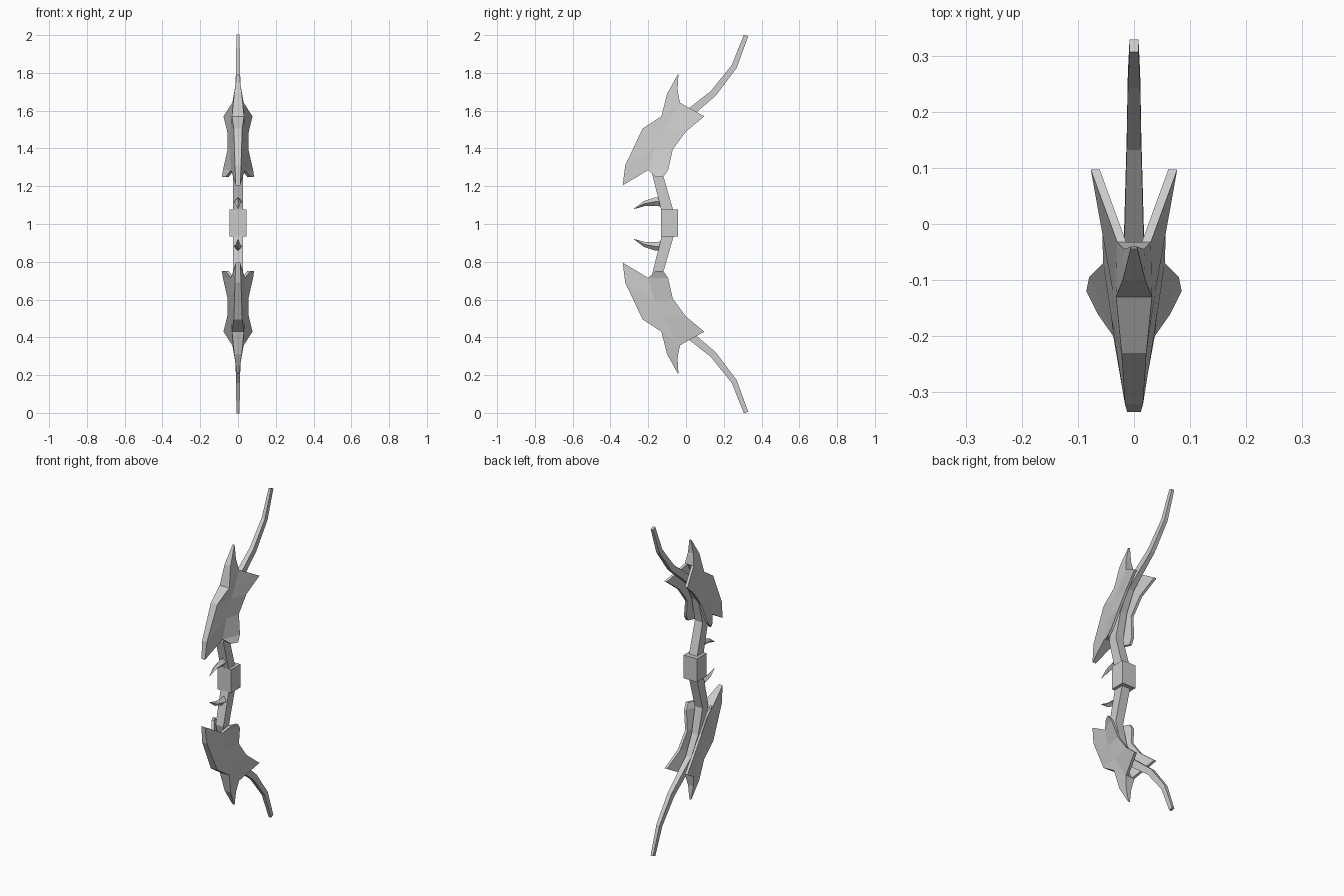
import bpy, bmesh
from mathutils import Vector

if "Cube" in bpy.data.objects:
    bpy.data.objects.remove(bpy.data.objects["Cube"])


def make(name, verts, faces):
    """Build a flat-shaded upper part and its copy mirrored about z = 1."""
    for tag, flip in (("upper", False), ("lower", True)):
        bm = bmesh.new()
        vs = [bm.verts.new((x, y, 2 - z if flip else z)) for x, y, z in verts]
        for f in faces:
            bm.faces.new([vs[i] for i in f])
        bmesh.ops.recalc_face_normals(bm, faces=bm.faces)
        me = bpy.data.meshes.new(f"{tag}_{name}")
        bm.to_mesh(me)
        bm.free()
        bpy.context.collection.objects.link(bpy.data.objects.new(me.name, me))


def loft(name, rings):
    """Skin a list of equal four-point rings and cap both ends."""
    verts = [p for r in rings for p in r]
    faces = [(4 * k + i, 4 * k + (i + 1) % 4, 4 * k + 4 + (i + 1) % 4, 4 * k + 4 + i)
             for k in range(len(rings) - 1) for i in range(4)]
    n = len(verts)
    make(name, verts, faces + [(0, 1, 2, 3), (n - 4, n - 3, n - 2, n - 1)])


def sweep(name, path, diamond=False):
    """Path entries: y, z, half width in x, half thickness in the yz plane."""
    rings = []
    for k, (y, z, w, h) in enumerate(path):
        a, b = path[max(k - 1, 0)], path[min(k + 1, len(path) - 1)]
        d = Vector((b[0] - a[0], b[1] - a[1])).normalized()
        ny, nz = -d.y * h, d.x * h
        if diamond:
            shape = [(1, 0), (0, 1), (-1, 0), (0, -1)]
        else:
            shape = [(1, 1), (-1, 1), (-1, -1), (1, -1)]
        rings.append([(u * w, y + v * ny, z + v * nz) for u, v in shape])
    loft(name, rings)


# grip block
bpy.ops.mesh.primitive_cube_add(size=1, location=(0, -0.087, 1.005))
grip = bpy.context.object
grip.name = "grip"
grip.scale = (0.09, 0.09, 0.142)

# bow limbs
sweep("limb", [(-0.085, 1.02, 0.028, 0.031), (-0.15, 1.26, 0.026, 0.028),
               (-0.11, 1.42, 0.022, 0.026), (-0.04, 1.54, 0.018, 0.023),
               (0.145, 1.692, 0.013, 0.018), (0.256, 1.835, 0.011, 0.015),
               (0.318, 1.998, 0.008, 0.012)])

# grip thorns
sweep("thorn", [(-0.11, 1.118, 0.024, 0.028), (-0.165, 1.118, 0.019, 0.022),
                (-0.22, 1.108, 0.013, 0.013), (-0.275, 1.08, 0.001, 0.001)], True)

# armour blade with spike: front ridge and rear line as (x, y, z)
front = [(.012, -.335, 1.205), (.016, -.322, 1.31), (.022, -.23, 1.505),
         (.032, -.13, 1.57), (.02, -.10, 1.69), (.006, -.044, 1.79)]
rear = [(.037, -.20, 1.285), (.04, -.17, 1.40), (.038, -.12, 1.50),
        (.03, -.032, 1.642), (.018, -.045, 1.71), (.005, -.04, 1.792)]
loft("blade", [[f, r, (-r[0], *r[1:]), (-f[0], *f[1:])] for f, r in zip(front, rear)])

# flared side plates behind the blade
outline = rear[:4] + [(.077, .097, 1.57), (.057, 0, 1.49), (.055, -.07, 1.395),
                      (.08, -.095, 1.285), (.085, -.12, 1.25), (.065, -.16, 1.25)]
panels = [(0, 9, 8, 7), (0, 7, 6, 1), (1, 6, 5, 2), (2, 5, 4, 3)]
n = len(outline)
for side, s in (("right", 1), ("left", -1)):
    verts = [(s * x, y, z) for x, y, z in outline]
    verts += [(s * (x - 0.016), y, z) for x, y, z in outline]
    faces = panels + [tuple(i + n for i in p) for p in panels]
    faces += [(i, (i + 1) % n, (i + 1) % n + n, i + n) for i in range(n)]
    make(f"{side}_plate", verts, faces)
